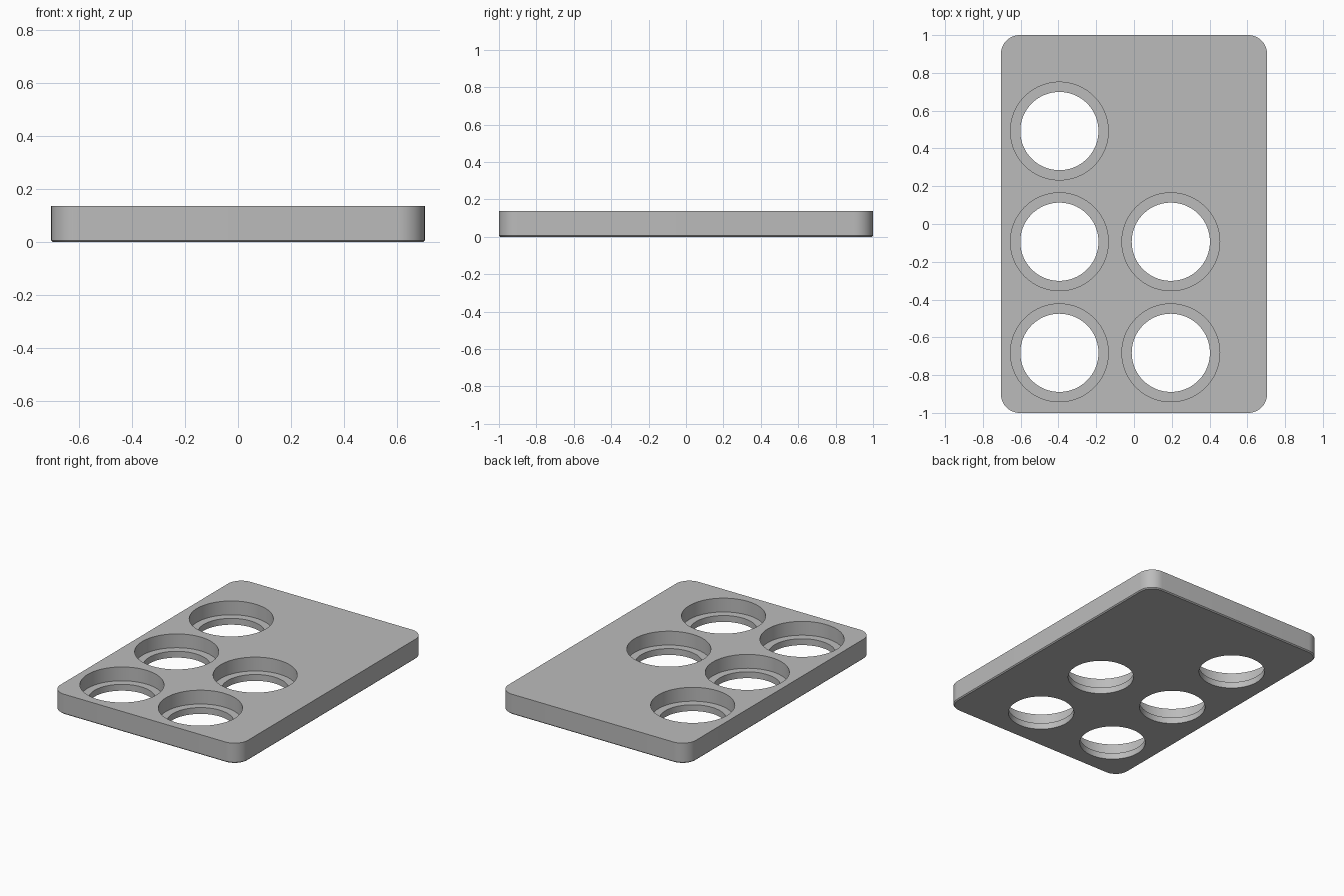
import bpy
import bmesh
from math import pi, cos, sin, radians

default = bpy.data.objects.get("Cube")
if default:
    bpy.data.objects.remove(default, do_unlink=True)

grey = bpy.data.materials.new("plain grey")
grey.use_nodes = True
grey.diffuse_color = (0.5, 0.5, 0.5, 1)
grey.node_tree.nodes["Principled BSDF"].inputs["Base Color"].default_value = grey.diffuse_color

HALF_X, HALF_Y, HEIGHT = 0.705, 1.0, 0.137
CORNER, CHAMFER = 0.1, 0.007
BORE, RECESS, LEDGE = 0.207, 0.259, 0.043


def stacked_solid(name, loops):
    """Bridge rings of matching points and cap both ends."""
    bm = bmesh.new()
    rings = [[bm.verts.new(p) for p in loop] for loop in loops]
    n = len(rings[0])
    for low, high in zip(rings, rings[1:]):
        for i in range(n):
            j = (i + 1) % n
            bm.faces.new((low[i], low[j], high[j], high[i]))
    bm.faces.new(rings[0][::-1])
    bm.faces.new(rings[-1])
    bmesh.ops.recalc_face_normals(bm, faces=bm.faces)
    mesh = bpy.data.meshes.new(name)
    bm.to_mesh(mesh)
    bm.free()
    mesh.materials.append(grey)
    obj = bpy.data.objects.new(name, mesh)
    bpy.context.collection.objects.link(obj)
    return obj


def rounded_outline(inset, z, steps=12):
    points = []
    for k, (sx, sy) in enumerate(((1, 1), (-1, 1), (-1, -1), (1, -1))):
        for s in range(steps + 1):
            a = (k + s / steps) * pi / 2
            points.append((sx * (HALF_X - CORNER) + (CORNER - inset) * cos(a),
                           sy * (HALF_Y - CORNER) + (CORNER - inset) * sin(a), z))
    return points


def circle(x, y, r, z, sides=96):
    return [(x + r * cos(2 * pi * i / sides), y + r * sin(2 * pi * i / sides), z)
            for i in range(sides)]


# Rounded plate with a fine chamfer around its underside
plate = stacked_solid("tray_plate", [rounded_outline(CHAMFER, 0),
                                     rounded_outline(0, CHAMFER),
                                     rounded_outline(0, HEIGHT)])

# Stepped holes: a wide recess above a narrower through bore
LEFT, RIGHT = -0.395, 0.195
BACK, MIDDLE, FRONT = 0.492, -0.094, -0.682
holes = [(LEFT, BACK), (LEFT, MIDDLE), (LEFT, FRONT), (RIGHT, MIDDLE), (RIGHT, FRONT)]
cutters = []
for x, y in holes:
    cutter = stacked_solid("hole_cutter", [circle(x, y, BORE, -0.1),
                                           circle(x, y, BORE, LEDGE),
                                           circle(x, y, RECESS, LEDGE),
                                           circle(x, y, RECESS, HEIGHT + 0.1)])
    cutter.hide_render = True
    cutters.append(cutter)
    cut = plate.modifiers.new("hole", 'BOOLEAN')
    cut.operation = 'DIFFERENCE'
    cut.solver = 'EXACT'
    cut.object = cutter

# Apply the cuts, drop the cutters and shade the round walls smooth
bpy.ops.object.select_all(action='DESELECT')
plate.select_set(True)
bpy.context.view_layer.objects.active = plate
for name in [m.name for m in plate.modifiers]:
    bpy.ops.object.modifier_apply(modifier=name)
for cutter in cutters:
    bpy.data.objects.remove(cutter, do_unlink=True)
bpy.ops.object.shade_smooth_by_angle(angle=radians(30))
